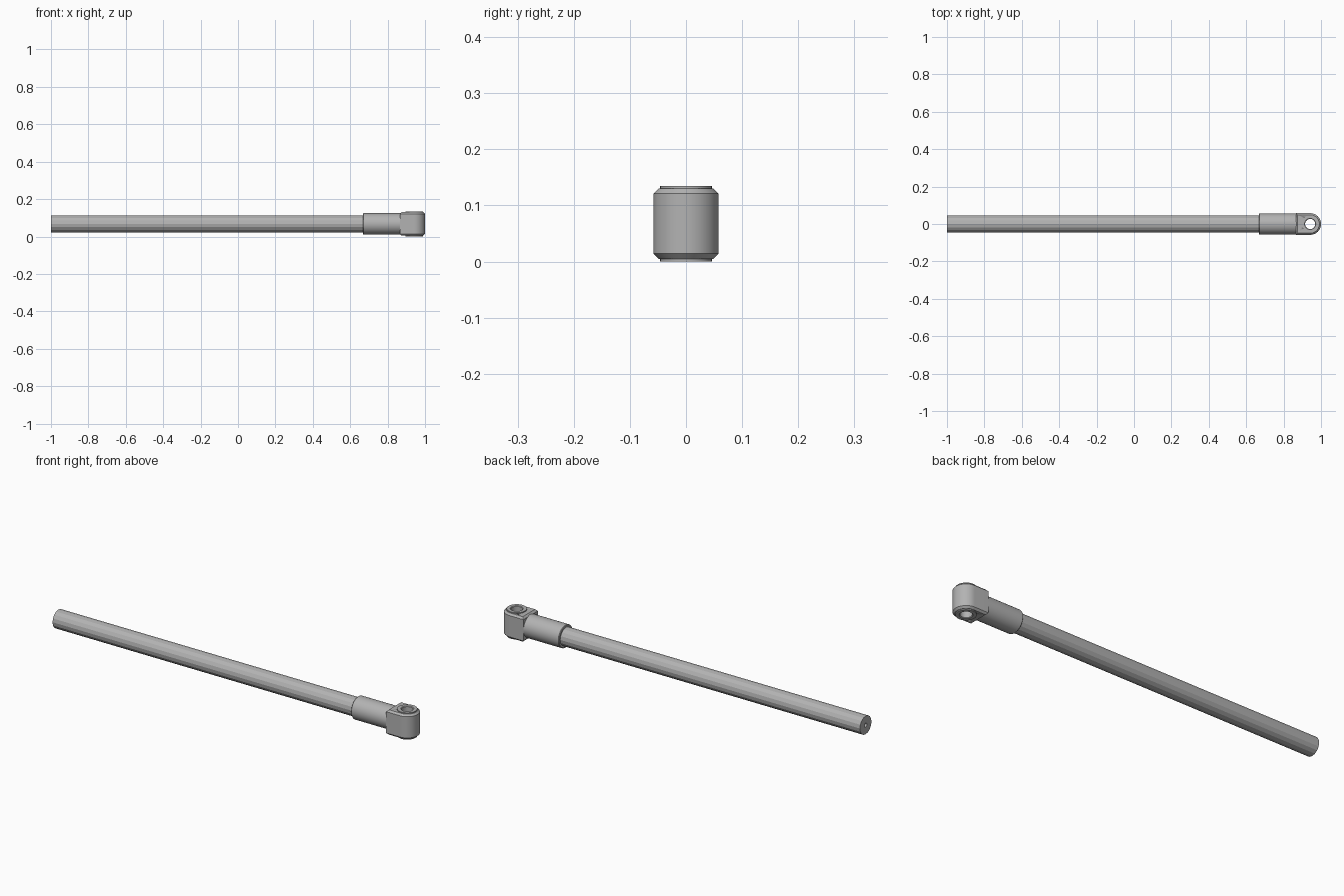
import bpy, bmesh, math
from mathutils import Matrix, Vector

cube = bpy.data.objects.get("Cube")
if cube:
    bpy.data.objects.remove(cube, do_unlink=True)

MID = 0.0675      # height of the rod axis
EYE_X = 0.942     # centre of the rod eye
HEAD_R = 0.058

steel = bpy.data.materials.new("grey steel")
steel.use_nodes = True
colour = (0.45, 0.45, 0.45, 1)
steel.diffuse_color = colour
steel.node_tree.nodes["Principled BSDF"].inputs["Base Color"].default_value = colour


def finish(name, bm, angle):
    bmesh.ops.recalc_face_normals(bm, faces=bm.faces)
    mesh = bpy.data.meshes.new(name)
    bm.to_mesh(mesh)
    bm.free()
    mesh.materials.append(steel)
    obj = bpy.data.objects.new(name, mesh)
    bpy.context.collection.objects.link(obj)
    bpy.ops.object.select_all(action='DESELECT')
    obj.select_set(True)
    bpy.context.view_layer.objects.active = obj
    bpy.ops.object.shade_smooth_by_angle(angle=math.radians(angle))
    return obj


def lathe(name, profile, sides, matrix, angle=30, closed=False):
    """Revolve (radius, height) points about local z."""
    bm = bmesh.new()
    verts = [bm.verts.new((r, 0, h)) for r, h in profile]
    pairs = list(zip(verts, verts[1:]))
    if closed:
        pairs.append((verts[-1], verts[0]))
    edges = [bm.edges.new(p) for p in pairs]
    bmesh.ops.spin(bm, geom=verts + edges, cent=(0, 0, 0), axis=(0, 0, 1),
                   angle=math.tau, steps=sides, use_duplicate=False)
    bmesh.ops.remove_doubles(bm, verts=bm.verts, dist=1e-5)
    bm.transform(matrix)
    return finish(name, bm, angle)


along_x = Matrix.Translation((0, 0, MID)) @ Matrix.Rotation(math.pi / 2, 4, 'Y')
at_eye = Matrix.Translation((EYE_X, 0, MID))

# Long faceted rod with a small bore in its free end
lathe("rod", [(0, -0.9), (0.01, -0.9), (0.01, -1), (0.046, -1), (0.046, 0.7), (0, 0.7)],
      16, along_x, angle=15)

# Sleeve that joins the rod to the head
lathe("sleeve", [(0, 0.668), (0.054, 0.668), (0.057, 0.671), (0.057, 0.88), (0, 0.88)],
      32, along_x)

# Rod head: square at the back, rounded at the tip, chamfered rims
bm = bmesh.new()
outline = [Vector((0.865, -HEAD_R, 0.005)), Vector((0.865, HEAD_R, 0.005))]
for i in range(25):
    a = math.pi / 2 - math.pi * i / 24
    outline.append(Vector((EYE_X + HEAD_R * math.cos(a), HEAD_R * math.sin(a), 0.005)))
base = bm.faces.new([bm.verts.new(p) for p in outline])
top = bmesh.ops.extrude_face_region(bm, geom=[base])["geom"]
bmesh.ops.translate(bm, vec=(0, 0, 0.125),
                    verts=[v for v in top if isinstance(v, bmesh.types.BMVert)])
rims = [e for e in bm.edges if abs(e.verts[0].co.z - e.verts[1].co.z) < 1e-4]
bmesh.ops.bevel(bm, geom=rims, offset=0.009, segments=1, affect='EDGES')
head = finish("rod_head", bm, 30)

# Bore the eye through the head
cutter = lathe("eye_cutter", [(0, -0.2), (0.035, -0.2), (0.035, 0.2), (0, 0.2)], 32, at_eye)
cutter.hide_render = True
bore = head.modifiers.new("eye", 'BOOLEAN')
bore.operation = 'DIFFERENCE'
bore.solver = 'EXACT'
bore.object = cutter
bpy.context.view_layer.objects.active = head
bpy.ops.object.modifier_apply(modifier=bore.name)
bpy.data.objects.remove(cutter, do_unlink=True)

# Bushing lining the eye, standing slightly proud on both faces
lathe("eye_bushing", [(0.027, -0.0645), (0.03, -0.0675), (0.046, -0.0675), (0.046, -0.058),
                      (0.034, -0.058), (0.034, 0.058), (0.046, 0.058), (0.046, 0.0675),
                      (0.03, 0.0675), (0.027, 0.0645)], 32, at_eye, closed=True)
